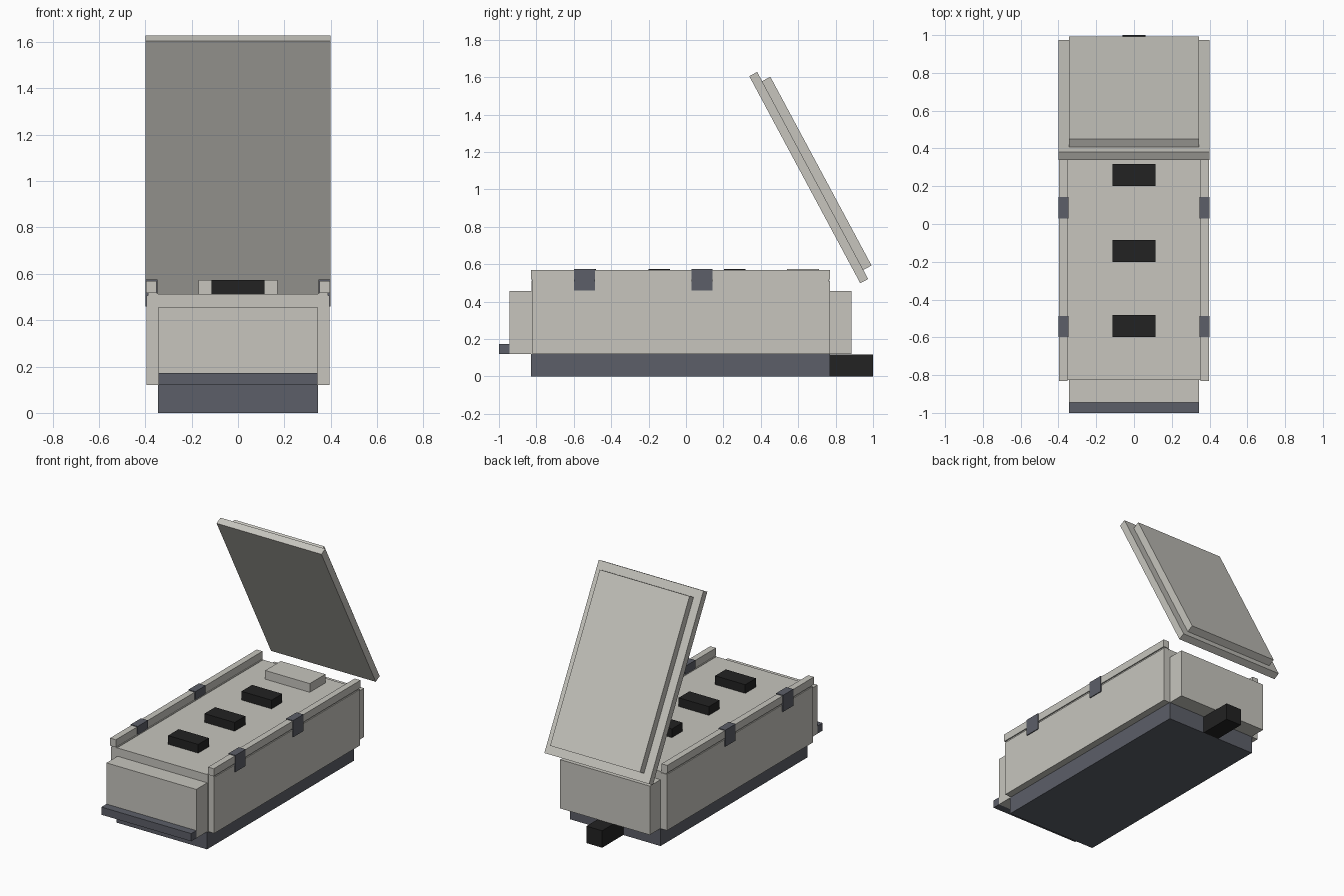
import bpy, bmesh, math
from mathutils import Matrix, Vector

if "Cube" in bpy.data.objects:
    bpy.data.objects.remove(bpy.data.objects["Cube"])


def material(name, rgb):
    m = bpy.data.materials.new(name)
    m.diffuse_color = (*rgb, 1)
    m.use_nodes = True
    m.node_tree.nodes["Principled BSDF"].inputs["Base Color"].default_value = m.diffuse_color
    return m


GREY = material("warm_light_grey", (0.57, 0.56, 0.515))
SLATE = material("slate_blue_grey", (0.107, 0.114, 0.138))
BLACK = material("near_black", (0.016, 0.016, 0.016))


def box(name, xs, ys, zs, mat, matrix=Matrix()):
    """Box given by its min/max on each axis, optionally placed by a matrix."""
    lo, hi = Vector((xs[0], ys[0], zs[0])), Vector((xs[1], ys[1], zs[1]))
    bm = bmesh.new()
    bmesh.ops.create_cube(bm, size=1)
    bm.transform(matrix @ Matrix.Translation((lo + hi) / 2)
                 @ Matrix.Diagonal((*(hi - lo), 1)))
    me = bpy.data.meshes.new(name)
    bm.to_mesh(me)
    bm.free()
    me.materials.append(mat)
    ob = bpy.data.objects.new(name, me)
    bpy.context.collection.objects.link(ob)
    return ob


def wide(name, half, ys, zs, mat, matrix=Matrix()):
    return box(name, (-half, half), ys, zs, mat, matrix)


# Base and central body
wide("base", 0.345, (-0.83, 0.77), (0, 0.12), SLATE)
wide("body_core", 0.35, (-0.825, 0.768), (0.12, 0.514), GREY)

# End boxes, front bumper and rear hitch block
wide("front_box", 0.343, (-0.945, -0.825), (0.12, 0.457), GREY)
wide("rear_box", 0.343, (0.768, 0.885), (0.12, 0.457), GREY)
wide("front_bumper", 0.343, (-1.0, -0.945), (0.12, 0.173), SLATE)
wide("rear_block", 0.06, (0.77, 1.0), (0, 0.117), BLACK)

# Side panels, top rails and clips on both sides
for side, s in (("left", -1), ("right", 1)):
    def span(a, b):
        return sorted((s * a, s * b))
    box(side + "_panel", span(0.345, 0.394), (-0.822, 0.77), (0.12, 0.507), GREY)
    box(side + "_rail", span(0.352, 0.396), (-0.83, 0.77), (0.518, 0.57), GREY)
    box(side + "_rail_seat", span(0.345, 0.388), (-0.822, 0.765), (0.507, 0.518), GREY)
    for i, y in enumerate((-0.543, 0.086)):
        box(f"{side}_clip_{i + 1}", span(0.347, 0.4), (y - 0.056, y + 0.056),
            (0.46, 0.575), SLATE)

# Pads on the deck
for i, y in enumerate((-0.54, -0.143, 0.26)):
    wide(f"deck_pad_{i + 1}", 0.115, (y - 0.058, y + 0.058), (0.51, 0.574), BLACK)
wide("deck_block", 0.17, (0.54, 0.71), (0.51, 0.574), GREY)

# Open tilted lid with a raised outer panel
lid = Matrix.Translation((0, 0.974, 0.521)) @ Matrix.Rotation(math.radians(118.2), 4, 'X')
wide("lid", 0.4, (0, 1.256), (0, 0.048), GREY, lid)
wide("lid_outer_panel", 0.343, (0.055, 1.2), (-0.05, 0), GREY, lid)
